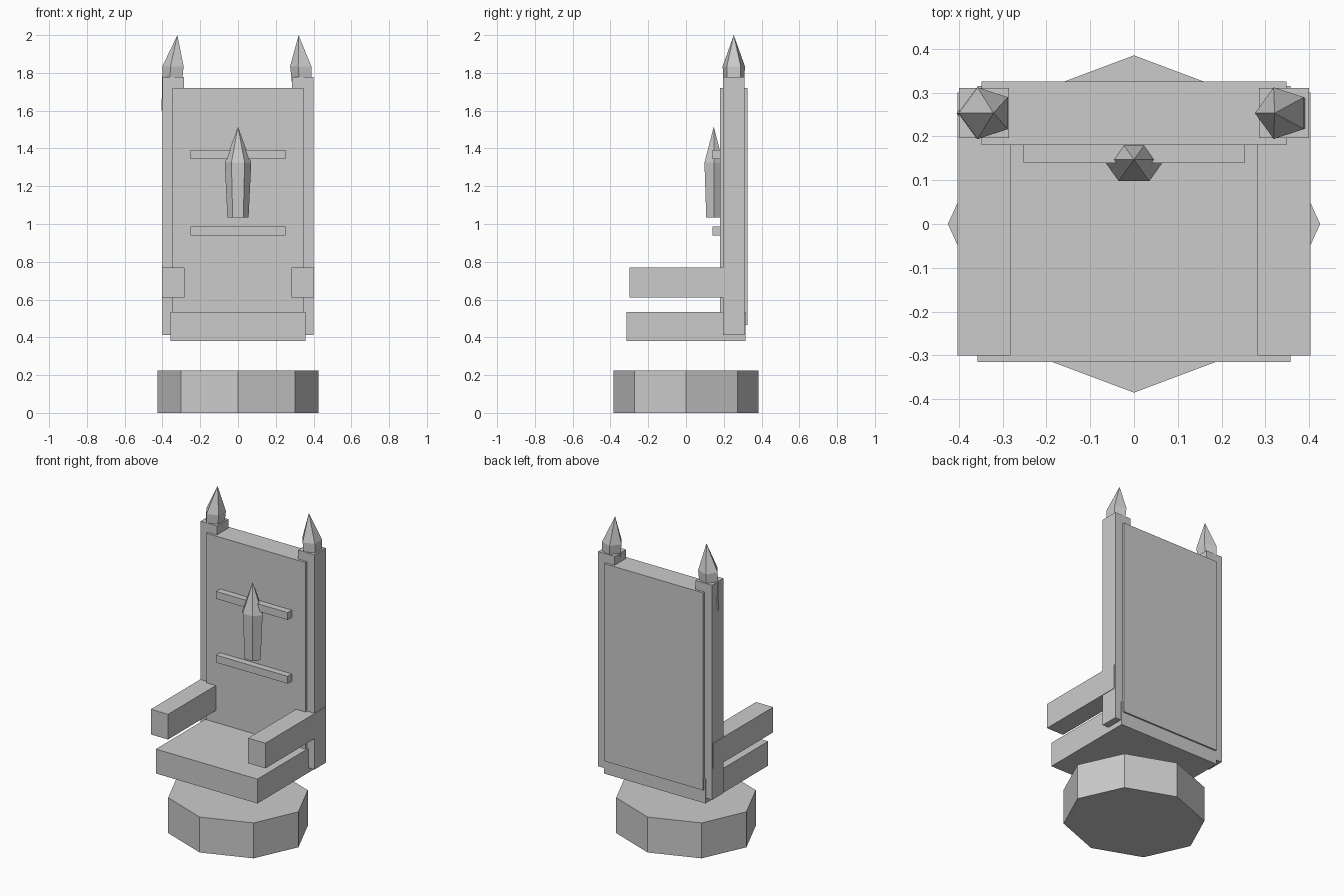
import bpy, bmesh, math

if "Cube" in bpy.data.objects:
    bpy.data.objects.remove(bpy.data.objects["Cube"])

stone = bpy.data.materials.new("grey stone")
stone.diffuse_color = (0.6, 0.6, 0.6, 1)
stone.use_nodes = True
stone.node_tree.nodes["Principled BSDF"].inputs["Base Color"].default_value = stone.diffuse_color


def finish(bm, name):
    bmesh.ops.recalc_face_normals(bm, faces=bm.faces)
    me = bpy.data.meshes.new(name)
    bm.to_mesh(me)
    bm.free()
    me.materials.append(stone)
    ob = bpy.data.objects.new(name, me)
    bpy.context.collection.objects.link(ob)
    return ob


def box(name, x0, x1, y0, y1, z0, z1):
    bm = bmesh.new()
    bmesh.ops.create_cube(bm, size=1)
    for v in bm.verts:
        v.co = ((x0 + x1) / 2 + v.co.x * (x1 - x0),
                (y0 + y1) / 2 + v.co.y * (y1 - y0),
                (z0 + z1) / 2 + v.co.z * (z1 - z0))
    return finish(bm, name)


def rings(name, sides, start, sections, tip=None):
    """Loft elliptical rings (cx, cy, rx, ry, z), optionally closed to a tip."""
    bm = bmesh.new()
    loops = []
    for cx, cy, rx, ry, z in sections:
        loops.append([bm.verts.new((cx + rx * math.cos(start + math.tau * i / sides),
                                    cy + ry * math.sin(start + math.tau * i / sides), z))
                      for i in range(sides)])
    for a, b in zip(loops, loops[1:]):
        for i in range(sides):
            j = (i + 1) % sides
            bm.faces.new((a[i], a[j], b[j], b[i]))
    bm.faces.new(loops[0][::-1])
    top = loops[-1]
    if tip:
        t = bm.verts.new(tip)
        for i in range(sides):
            bm.faces.new((top[i], top[(i + 1) % sides], t))
    else:
        bm.faces.new(top)
    return finish(bm, name)


# Octagonal pedestal
rings("pedestal", 8, 0, [(0, 0, 0.425, 0.385, 0), (0, 0, 0.425, 0.385, 0.225)])

# Seat slab and tall back panel
box("seat", -0.357, 0.357, -0.315, 0.315, 0.38, 0.535)
box("back_panel", -0.348, 0.348, 0.18, 0.325, 0.465, 1.72)

# Posts, armrests and leaning five-sided finials
for s, side in ((-1, "left"), (1, "right")):
    xs = sorted((s * 0.285, s * 0.4))
    box(side + "_post", *xs, 0.196, 0.31, 0.412, 1.777)
    xs = sorted((s * 0.282, s * 0.403))
    box(side + "_armrest", *xs, -0.3, 0.3, 0.61, 0.77)
    rings(side + "_finial", 5, math.pi,
          [(s * 0.353, 0.253, 0.052, 0.052, 1.6),
           (s * 0.338, 0.253, 0.062, 0.062, 1.835)],
          (s * 0.321, 0.253, 2.0))

# Decorative bars and pointed crystal on the back panel
for name, z in (("lower_bar", 0.94), ("upper_bar", 1.345)):
    box(name, -0.252, 0.252, 0.139, 0.2, z, z + 0.047)
rings("crystal", 6, 0,
      [(0, 0.147, 0.056, 0.046, 1.035), (0, 0.147, 0.07, 0.057, 1.325)],
      (0, 0.147, 1.515))
